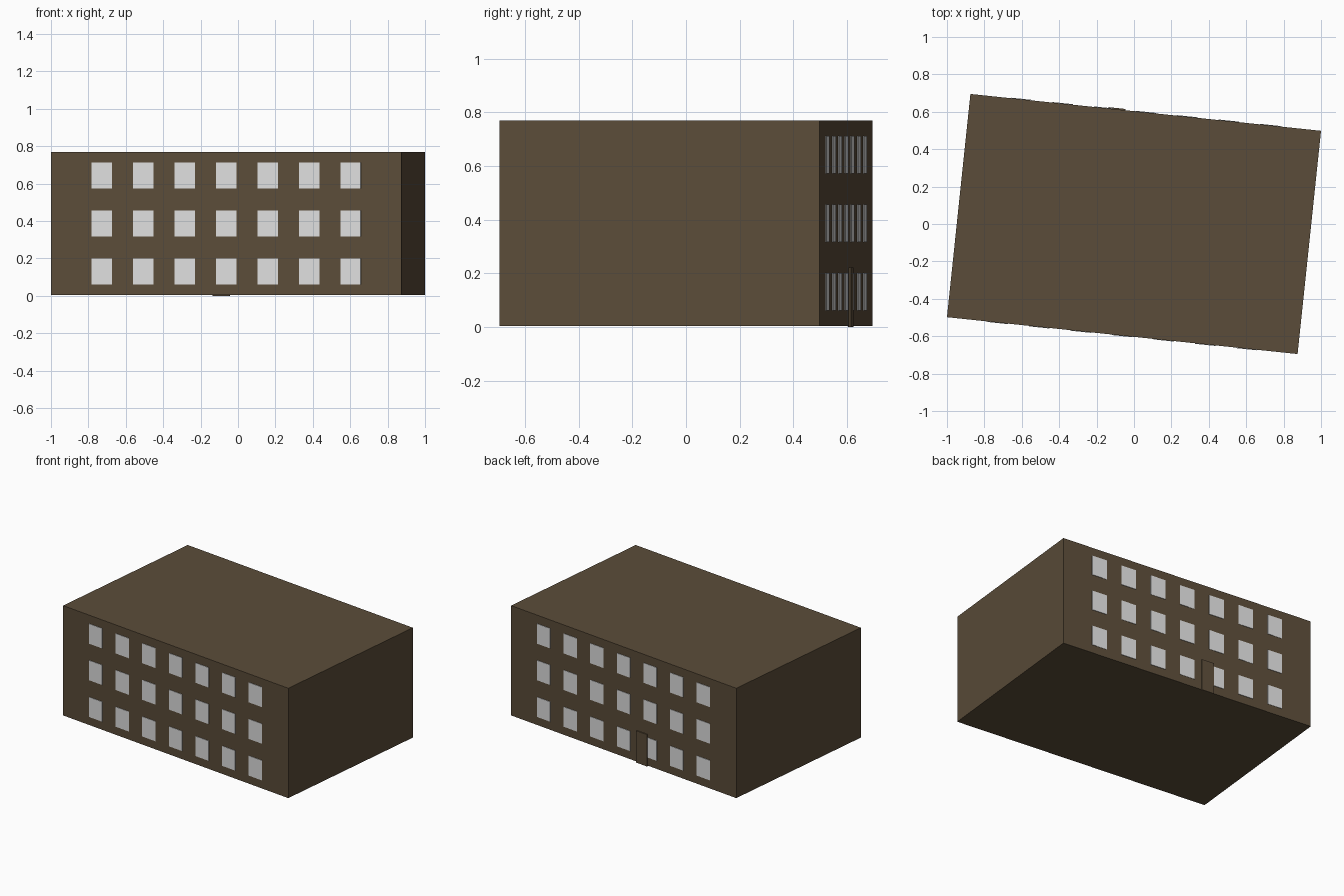
import bpy, math
from mathutils import Matrix

if "Cube" in bpy.data.objects:
    bpy.data.objects.remove(bpy.data.objects["Cube"])

ANGLE = math.radians(-6)
W, D, H = 1.885, 1.2, 0.77
BASE = 0.004                      # the walls start just above the door sill


def material(name, rgb):
    m = bpy.data.materials.new(name)
    m.diffuse_color = (*rgb, 1)
    m.use_nodes = True
    m.node_tree.nodes["Principled BSDF"].inputs["Base Color"].default_value = m.diffuse_color
    return m


brown = material("brown_wall", (0.105, 0.073, 0.041))
pale = material("pale_window", (0.74, 0.74, 0.74))


def box(name, lo, hi, mat):
    """Axis-aligned box in building space, turned with the whole building."""
    bpy.ops.mesh.primitive_cube_add(size=1)
    ob = bpy.context.object
    ob.name = name
    size = [b - a for a, b in zip(lo, hi)]
    mid = [(a + b) / 2 for a, b in zip(lo, hi)]
    turn = Matrix.Rotation(ANGLE, 4, 'Z')
    ob.data.transform(turn @ Matrix.Translation(mid) @ Matrix.Diagonal((*size, 1)))
    ob.data.materials.append(mat)
    return ob


# Main block
box("building_block", (-W / 2, -D / 2, BASE), (W / 2, D / 2, H), brown)

# Three rows of seven window plates on the front and back
WIN_W, WIN_H, STEP, OUT = 0.11, 0.139, 0.2227, 0.003
for side, label in ((-1, "front"), (1, "back")):
    y0, y1 = sorted((side * (D / 2 - 0.002), side * (D / 2 + OUT)))
    for row, z in enumerate((0.131, 0.387, 0.642)):
        for col in range(7):
            x = (col - 3) * STEP
            box(f"{label}_window_{row}_{col}",
                (x - WIN_W / 2, y0, z - WIN_H / 2),
                (x + WIN_W / 2, y1, z + WIN_H / 2), pale)

# Back door, standing slightly proud of the wall and overlapping one window
box("back_door", (-0.201, D / 2 - 0.003, 0), (-0.108, D / 2 + 0.007, 0.222), brown)
